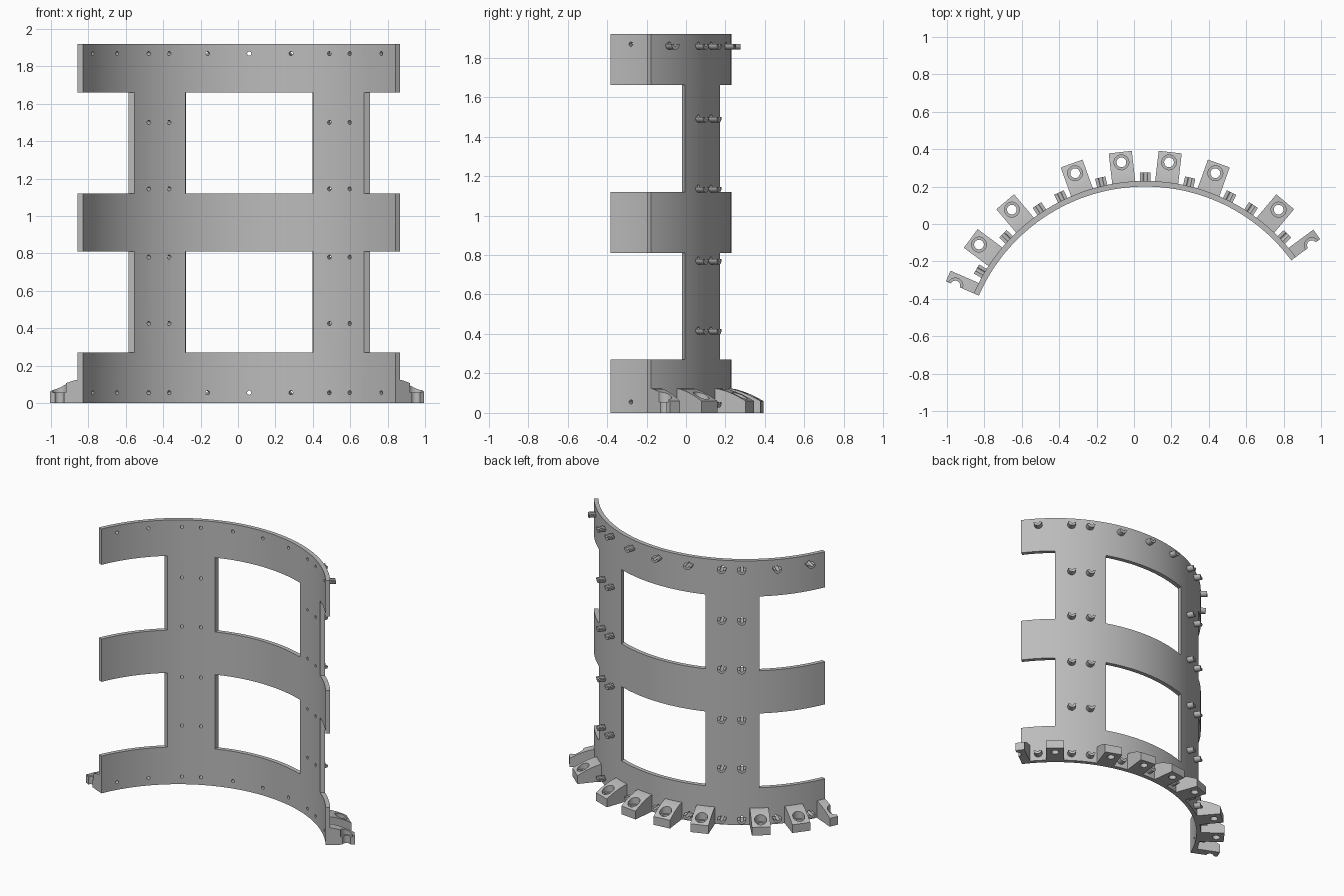
import bpy, bmesh
from math import sin, cos, pi, radians
from mathutils import Matrix

CX, CY = 0.06, -0.77          # centre of the curved wall
R_OUT, R_IN = 1.0, 0.97
LEVELS = [0, 0.27, 0.81, 1.12, 1.66, 1.92]
COL_IN, COL_OUT = 19.7, 40.2  # angular edges of the uprights
END_R, END_L = -66.5, 53.6    # angular ends of the bands

if "Cube" in bpy.data.objects:
    bpy.data.objects.remove(bpy.data.objects["Cube"])

grey = bpy.data.materials.new("light_grey")
grey.use_nodes = True
grey.diffuse_color = (0.5, 0.5, 0.5, 1)
grey.node_tree.nodes["Principled BSDF"].inputs["Base Color"].default_value = (0.5, 0.5, 0.5, 1)


def finish(bm, name):
    bmesh.ops.recalc_face_normals(bm, faces=bm.faces)
    mesh = bpy.data.meshes.new(name)
    bm.to_mesh(mesh)
    bm.free()
    mesh.materials.append(grey)
    obj = bpy.data.objects.new(name, mesh)
    bpy.context.collection.objects.link(obj)
    return obj


def activate(obj):
    bpy.ops.object.select_all(action='DESELECT')
    obj.select_set(True)
    bpy.context.view_layer.objects.active = obj


def smooth(obj):
    activate(obj)
    bpy.ops.object.shade_smooth_by_angle(angle=radians(30))


def cut(obj, cutter):
    mod = obj.modifiers.new("cut", 'BOOLEAN')
    mod.operation, mod.solver, mod.object = 'DIFFERENCE', 'EXACT', cutter
    activate(obj)
    bpy.ops.object.modifier_apply(modifier=mod.name)
    bpy.data.objects.remove(cutter)


def place(angle, z=0):
    """Local x runs along the wall, y points away from its centre."""
    return Matrix.Translation((CX, CY, z)) @ Matrix.Rotation(-radians(angle), 4, 'Z')


def prism(bm, points, offset):
    face = bm.faces.new([bm.verts.new(p) for p in points])
    new = bmesh.ops.extrude_face_region(bm, geom=[face], use_keep_orig=True)
    verts = [v for v in new["geom"] if isinstance(v, bmesh.types.BMVert)]
    bmesh.ops.translate(bm, verts=verts, vec=offset)


def cylinder(bm, radius, depth, matrix):
    bmesh.ops.create_cone(bm, cap_ends=True, segments=24, radius1=radius,
                          radius2=radius, depth=depth, matrix=matrix)


# Curved wall: three bands joined by two uprights
breaks = [END_R, -COL_OUT, -COL_IN, COL_IN, COL_OUT, END_L]
angles = [END_R]
for a, b in zip(breaks, breaks[1:]):
    n = round((b - a) / 2)
    angles += [a + (b - a) * (i + 1) / n for i in range(n)]


def inner_angle(a):
    # upright edges lean slightly inward through the thickness
    side = 1 if a > 0 else -1
    if abs(abs(a) - COL_OUT) < 0.01:
        return a - 0.9 * side
    if abs(abs(a) - COL_IN) < 0.01:
        return a + 0.9 * side
    return a


bm = bmesh.new()
outer, inner = {}, {}
for i, a in enumerate(angles):
    for j, z in enumerate(LEVELS):
        v = outer[i, j] = bm.verts.new(place(a, z) @ Matrix.Translation((0, R_OUT, 0)).translation)
        inner[v] = bm.verts.new(place(inner_angle(a), z) @ Matrix.Translation((0, R_IN, 0)).translation)
for i in range(len(angles) - 1):
    mid = abs(angles[i] + angles[i + 1]) / 2
    for j in range(len(LEVELS) - 1):
        if j % 2 == 0 or COL_IN < mid < COL_OUT:
            bm.faces.new([outer[i, j], outer[i + 1, j], outer[i + 1, j + 1], outer[i, j + 1]])
rims = [e.verts[:] for e in bm.edges if e.is_boundary]
for f in list(bm.faces):
    bm.faces.new([inner[v] for v in reversed(f.verts)])
for a, b in rims:
    bm.faces.new([a, b, inner[b], inner[a]])
bmesh.ops.delete(bm, geom=[v for v in bm.verts if not v.link_faces], context='VERTS')
wall = finish(bm, "curved_wall")

# Peg positions: top and bottom rows, plus pairs up each upright
pegs = [(a, z) for z in (0.055, 1.868)
        for a in (-59.6, -46.7, -33.6, -26.2, -13.3, 0, 13.3, 26.2, 33.6, 46.7)]
pegs += [(a, z) for z in (0.425, 0.78, 1.145, 1.5) for a in (-33.6, -26.2, 26.2, 33.6)]

# Round holes through the wall
bm = bmesh.new()
for a, z in pegs:
    cylinder(bm, 0.011, 0.1, place(a, z) @ Matrix.Translation((0, R_OUT, 0)) @ Matrix.Rotation(pi / 2, 4, 'X'))
cut(wall, finish(bm, "hole_cutter"))
smooth(wall)

# Half-round grooved pegs on the back
for k, (a, z) in enumerate(pegs):
    bm = bmesh.new()
    arc = [pi + pi * i / 12 for i in range(13)]
    ring = [(0.028 * cos(t), R_OUT - 0.004, 0.028 * sin(t)) for t in arc]
    ring += [(0.011 * cos(t), R_OUT - 0.004, 0.011 * sin(t)) for t in reversed(arc)]
    prism(bm, ring, (0, 0.05, 0))
    bm.transform(place(a, z))
    smooth(finish(bm, f"peg_{k + 1}"))

# Sloped mounting feet with counterbored screw holes; the end ones are halves
HALF = 0.062
PROFILE = [(0.985, 0), (0.985, 0.125), (1.02, 0.121), (1.06, 0.109),
           (1.10, 0.093), (1.14, 0.073), (1.162, 0.06), (1.162, 0)]
feet = [(a, -HALF, HALF) for a in (-53.4, -40.1, -19.8, -6.6, 6.6, 19.8, 40.1)]
feet += [(END_R, 0, HALF), (END_L, -HALF, 0)]
for k, (a, x0, x1) in enumerate(feet):
    bm = bmesh.new()
    prism(bm, [(x0, r, z) for r, z in PROFILE], (x1 - x0, 0, 0))
    bm.transform(place(a))
    foot = finish(bm, f"mounting_foot_{k + 1}")
    for radius, z in ((0.026, 0), (0.04, 0.155)):
        bm = bmesh.new()
        cylinder(bm, radius, 0.2, place(a, z) @ Matrix.Translation((0, 1.107, 0)))
        cut(foot, finish(bm, "bore_cutter"))
    smooth(foot)
